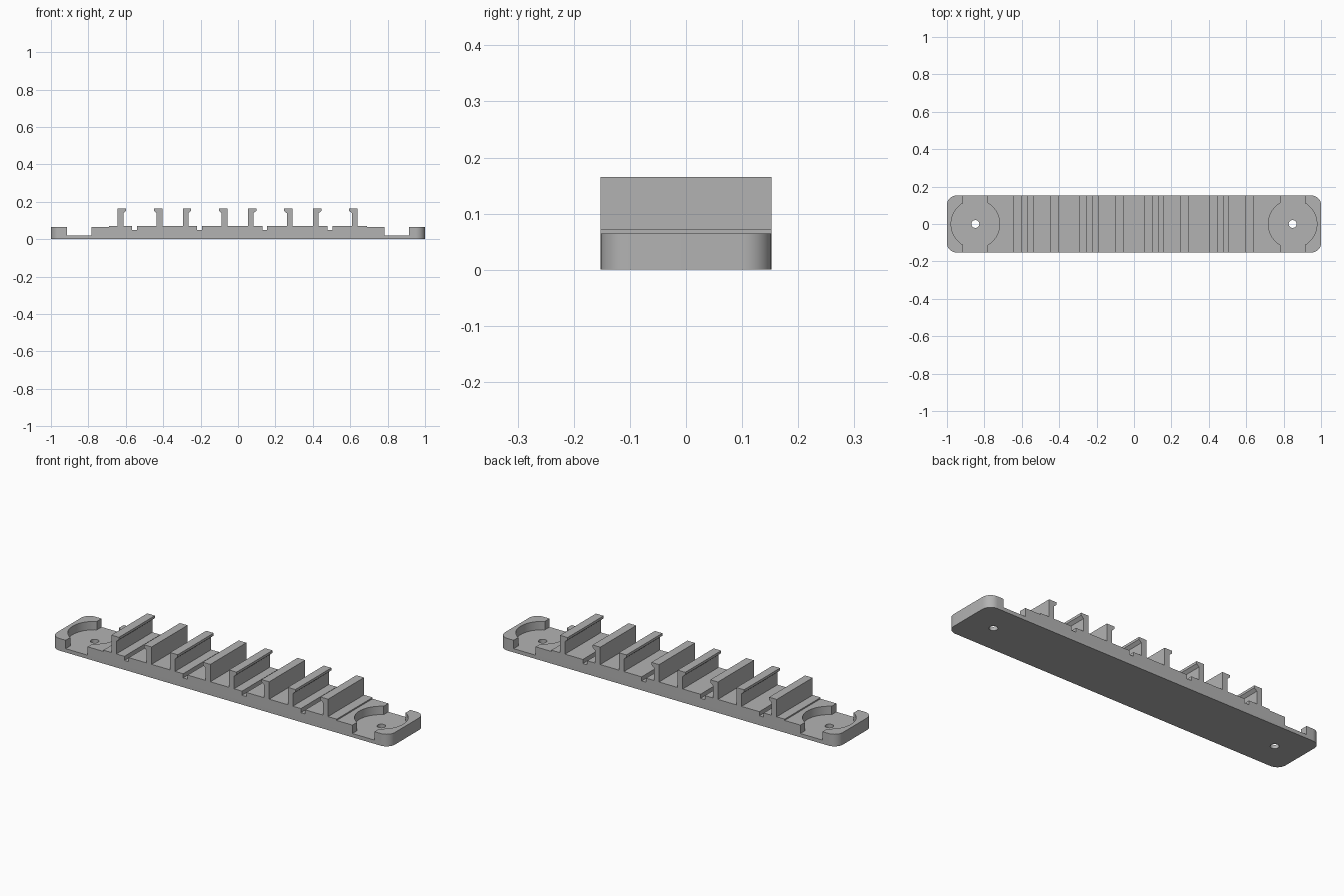
import bpy, bmesh
from math import radians, cos, sin
from mathutils import Vector

cube = bpy.data.objects.get("Cube")
if cube:
    bpy.data.objects.remove(cube, do_unlink=True)

HALF_Y = 0.152
FLOOR, END_TOP, MID_TOP, CLIP_TOP = 0.02, 0.065, 0.072, 0.165
PITCH, PAIR_W = 0.348, 0.238
PAIR_STARTS = [-0.643 + PITCH * k for k in range(4)]

grey = bpy.data.materials.new("plain grey")
grey.use_nodes = True
colour = (0.45, 0.45, 0.45, 1)
grey.diffuse_color = colour
grey.node_tree.nodes["Principled BSDF"].inputs["Base Color"].default_value = colour


def prism(name, points, offset):
    """Extrude a closed outline of 3D points along an offset."""
    bm = bmesh.new()
    face = bm.faces.new([bm.verts.new(p) for p in points])
    ext = bmesh.ops.extrude_face_region(bm, geom=[face])
    moved = [v for v in ext["geom"] if isinstance(v, bmesh.types.BMVert)]
    bmesh.ops.translate(bm, verts=moved, vec=Vector(offset))
    bmesh.ops.recalc_face_normals(bm, faces=bm.faces)
    mesh = bpy.data.meshes.new(name)
    bm.to_mesh(mesh)
    bm.free()
    mesh.materials.append(grey)
    obj = bpy.data.objects.new(name, mesh)
    bpy.context.collection.objects.link(obj)
    return obj


def upright(name, outline, z0, z1):
    return prism(name, [(x, y, z0) for x, y in outline], (0, 0, z1 - z0))


def across(name, outline, half):
    return prism(name, [(x, -half, z) for x, z in outline], (0, 2 * half, 0))


def arc(cx, cy, r, start, end, steps):
    angles = [radians(start + (end - start) * i / steps) for i in range(steps + 1)]
    return [(cx + r * cos(a), cy + r * sin(a)) for a in angles]


def combine(target, tool, operation):
    """Apply a boolean and remove its helper."""
    tool.hide_render = True
    mod = target.modifiers.new("cut", "BOOLEAN")
    mod.operation, mod.object, mod.solver = operation, tool, "EXACT"
    bpy.context.view_layer.objects.active = target
    bpy.ops.object.modifier_apply(modifier=mod.name)
    bpy.data.objects.remove(tool, do_unlink=True)


# Base plate with rounded corners
r = 0.05
cx, cy = 1 - r, HALF_Y - r
corners = [(cx, cy, 0), (-cx, cy, 90), (-cx, -cy, 180), (cx, -cy, 270)]
outline = [p for x, y, a in corners for p in arc(x, y, r, a, a + 90, 10)]
base = upright("base_plate", outline, 0, 0.1)

# Side profile: raised middle with a narrow groove inside each clip pair
profile = [(-1.1, -0.1), (-1.1, END_TOP), (-0.69, END_TOP), (-0.69, MID_TOP)]
for x in PAIR_STARTS:
    a, b = x + 0.077, x + 0.103
    profile += [(a, MID_TOP), (a, 0.05), (b, 0.05), (b, MID_TOP)]
profile += [(0.69, MID_TOP), (0.69, END_TOP), (1.1, END_TOP), (1.1, -0.1)]
combine(base, across("profile_helper", profile, 0.3), "INTERSECT")

# Round pockets with a cross slot, and screw holes, at both ends
for side in (-1, 1):
    c = side * 0.848
    pocket = arc(c, 0, 0.13, -60, 60, 24) + [(c + 0.065, 0.3), (c - 0.065, 0.3)]
    pocket += arc(c, 0, 0.13, 120, 240, 24) + [(c - 0.065, -0.3), (c + 0.065, -0.3)]
    combine(base, upright("pocket_helper", pocket, FLOOR, 0.3), "DIFFERENCE")
    hole = arc(c, 0, 0.021, 0, 360, 32)[:-1]
    combine(base, upright("hole_helper", hole, -0.1, 0.2), "DIFFERENCE")

# Clip walls in facing pairs, each with a hooked lip turned inward
lip = [(0, MID_TOP), (0, CLIP_TOP), (0.045, CLIP_TOP), (0.045, 0.152),
       (0.03, 0.139), (0.03, MID_TOP)]
parts = [base]
for i, x in enumerate(PAIR_STARTS, 1):
    for word, start, sign in (("right", x, 1), ("left", x + PAIR_W, -1)):
        shape = [(start + sign * px, pz) for px, pz in lip]
        parts.append(across(f"clip_{i}_{word}", shape, HALF_Y))

bpy.ops.object.select_all(action="DESELECT")
for obj in parts:
    obj.select_set(True)
bpy.context.view_layer.objects.active = base
bpy.ops.object.shade_smooth_by_angle(angle=radians(30))
